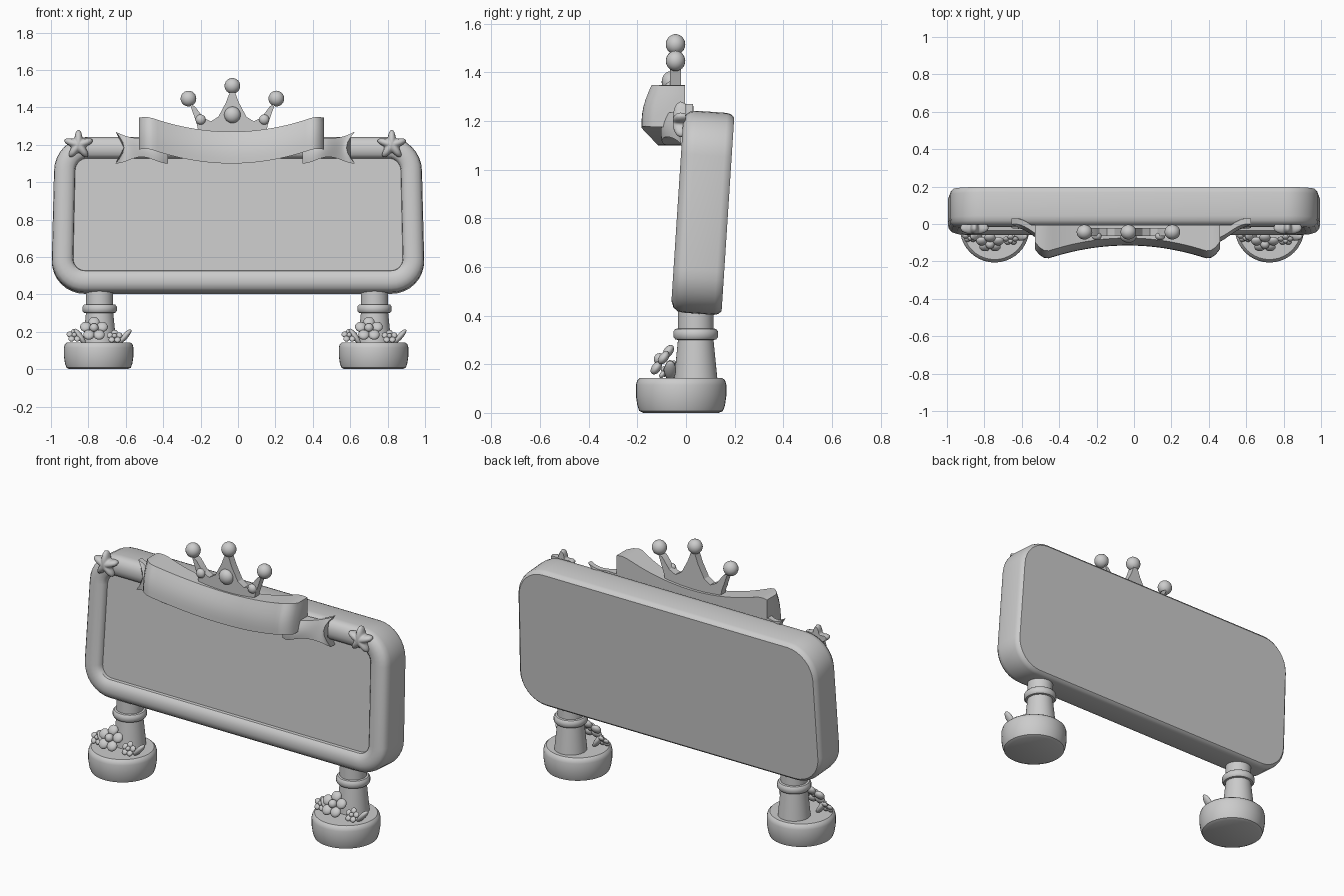
import bpy, bmesh
from math import sin, cos, pi, radians
from mathutils import Matrix, Vector

if "Cube" in bpy.data.objects:
    bpy.data.objects.remove(bpy.data.objects["Cube"])

grey = bpy.data.materials.new("plain_grey")
grey.use_nodes = True
grey.diffuse_color = (0.6, 0.6, 0.6, 1)
grey.node_tree.nodes["Principled BSDF"].inputs["Base Color"].default_value = (0.6, 0.6, 0.6, 1)


def finish(name, bm, angle=35):
    bmesh.ops.recalc_face_normals(bm, faces=bm.faces)
    mesh = bpy.data.meshes.new(name)
    bm.to_mesh(mesh)
    bm.free()
    mesh.materials.append(grey)
    ob = bpy.data.objects.new(name, mesh)
    bpy.context.collection.objects.link(ob)
    bpy.ops.object.select_all(action="DESELECT")
    ob.select_set(True)
    bpy.context.view_layer.objects.active = ob
    bpy.ops.object.shade_smooth_by_angle(angle=radians(angle))
    return ob


def loft(name, rings, angle=35, matrix=None):
    """Skin a list of equal closed rings and cap both ends."""
    bm = bmesh.new()
    rows = [[bm.verts.new(p) for p in ring] for ring in rings]
    n = len(rows[0])
    for a, b in zip(rows, rows[1:]):
        for i in range(n):
            j = (i + 1) % n
            bm.faces.new((a[i], a[j], b[j], b[i]))
    bm.faces.new(rows[0])
    bm.faces.new(rows[-1])
    if matrix:
        bm.transform(matrix)
    return finish(name, bm, angle)


def balls(name, items, matrix=None):
    """Join several scaled spheres, given as (centre, scale)."""
    bm = bmesh.new()
    for centre, scale in items:
        m = Matrix.Translation(centre) @ Matrix.Diagonal((*scale, 1))
        bmesh.ops.create_uvsphere(bm, u_segments=20, v_segments=12, radius=1, matrix=m)
    if matrix:
        bm.transform(matrix)
    return finish(name, bm, 60)


def turned(name, x, y, profile):
    ring = [2 * pi * i / 40 for i in range(40)]
    loft(name, [[(x + r * cos(t), y + r * sin(t), z) for t in ring] for r, z in profile], 40)


# Leaning sign board with a rounded rim and a sunken panel
def board_ring(inset, depth):
    radius, points = 0.18 - inset, []
    for sx, sz, start in ((1, 1, 0), (-1, 1, 90), (-1, -1, 180), (1, -1, 270)):
        for k in range(9):
            t = radians(start + k * 11.25)
            x = sx * 0.82 + radius * cos(t)
            z = 0.83 + sz * 0.235 + radius * sin(t)
            x *= 1 - 0.025 * (z - 0.41)
            points.append((x, -0.055 + 0.065 * (z - 0.41) + depth, z - 0.07 * depth))
    return points


sections = [(0.115, 0.03), (0.112, 0.012), (0.098, 0.0), (0.075, -0.008), (0.045, -0.008),
            (0.018, 0.002), (0.004, 0.02), (0, 0.045), (0, 0.17), (0.005, 0.188), (0.018, 0.2)]
loft("sign_board", [board_ring(*s) for s in sections], 40)


# Ribbon strips with a bulging front and a flat back
def strip(name, stations):
    rings = []
    for x, notch, front, back, low, high, lean in stations:
        ring = []
        for k in range(7):
            f = k / 6
            ring.append((x + notch * sin(pi * f), front + lean * f - 0.012 * sin(pi * f),
                         low + (high - low) * f))
        for k in range(7):
            f = 1 - k / 6
            ring.append((x + notch * sin(pi * f), back, low + (high - low) * f))
        rings.append(ring)
    loft(name, rings, 45)


band = []
for k in range(41):
    s = k / 20 - 1
    a = abs(s)
    curl = max(0, (a - 0.84) / 0.16)
    lift = 0.1 * a ** 2 - 0.025 * curl ** 2
    front = -0.115 - 0.095 * a ** 2 + 0.075 * curl ** 2
    band.append((-0.035 + 0.495 * s, 0, front, -0.005, 1.1 + lift, 1.27 + lift, 0.04))
strip("ribbon_band", band)

# Forked tails, mirrored about the ribbon centre
for name, side in (("left", 1), ("right", -1)):
    tail = []
    for k in range(17):
        u = k / 16
        wave = sin(pi * (u * 1.5 + 0.1))
        low = 1.1 + 0.035 * sin(pi * u) ** 2
        high = 1.2 + 0.07 * u + 0.01 * sin(2 * pi * u)
        front = -0.06 - 0.04 * wave
        tail.append((-0.015 + side * (0.36 + 0.28 * u), -side * 0.045 * u ** 4, front,
                     front + 0.05 if u > 0.6 else -0.005, low, high, 0.02))
    strip(name + "_ribbon_tail", tail)

# Crown plate with three points, tip balls and jewels
CX, CY = -0.03, -0.043
half = [(0.17, 1.22), (0.19, 1.31), (0.228, 1.42), (0.2, 1.405), (0.155, 1.345),
        (0.115, 1.325), (0.075, 1.35), (0.035, 1.425), (0.014, 1.48)]
outline = half + [(-x, z) for x, z in reversed(half)]
loft("crown_plate", [[(CX + x, CY + y, z) for x, z in outline] for y in (-0.022, 0.022)], 25)
balls("crown_tip_balls", [((CX + x, CY, z), (0.042, 0.04, 0.042))
                          for x, z in ((-0.235, 1.447), (0, 1.515), (0.235, 1.447))])
balls("crown_jewels", [((CX + x, CY - 0.022, z), (r, r * 0.8, r))
                       for x, z, r in ((-0.17, 1.335, 0.027), (0, 1.36, 0.044), (0.17, 1.335, 0.027))])

# Puffy corner stars
for name, x in (("left", 0.822), ("right", -0.853)):
    rings = []
    for scale, y in ((0.3, -0.032), (0.65, -0.026), (0.9, -0.015), (1, 0), (0.9, 0.02)):
        ring = []
        for k in range(60):
            t = 2 * pi * k / 60
            wave = (1 + sin(5 * t - 2 * pi)) / 2
            r = scale * (0.043 + 0.037 * wave ** 1.3)
            ring.append((r * cos(t), y, r * sin(t)))
        rings.append(ring)
    loft(name + "_star", rings, 60, Matrix.Translation((x, -0.022, 1.2)))


# Five-petal flowers, facing forward and up
def flower(name, x, y, z, size):
    items = [((0, -0.012 * size / 0.075, 0), (size * 0.32, size * 0.3, size * 0.32))]
    for k in range(5):
        t = pi / 2 + 2 * pi * k / 5
        items.append(((size * 0.62 * cos(t), 0, size * 0.62 * sin(t)),
                      (size * 0.4, size * 0.25, size * 0.4)))
    balls(name, items, Matrix.Translation((x, y, z)) @ Matrix.Rotation(radians(-36), 4, "X"))


# Feet, posts and their flowers
for name, x in (("left", 0.725), ("right", -0.745)):
    turned(name + "_foot", x, -0.02,
           [(0.155, 0), (0.172, 0.008), (0.18, 0.03), (0.186, 0.07), (0.186, 0.115),
            (0.181, 0.133), (0.17, 0.143)])
    turned(name + "_post", x + 0.005, 0.04,
           [(0.09, 0.13), (0.083, 0.2), (0.073, 0.3), (0.084, 0.302), (0.092, 0.312),
            (0.092, 0.334), (0.084, 0.345), (0.073, 0.347), (0.072, 0.46)])
    flower(name + "_big_flower", x - 0.025, -0.1, 0.215, 0.075)
    flower(name + "_outer_flower", x - 0.13, -0.07, 0.18, 0.042)
    flower(name + "_inner_flower", x + 0.085, -0.085, 0.175, 0.042)
    for leaf, dx, tilt in (("inner", 0.14, 42), ("outer", -0.1, -35)):
        place = Matrix.Translation((x + dx, -0.065, 0.175)) @ Matrix.Rotation(radians(tilt), 4, "Y")
        balls(f"{name}_{leaf}_leaf", [((0, 0, 0), (0.016, 0.024, 0.05))], place)
